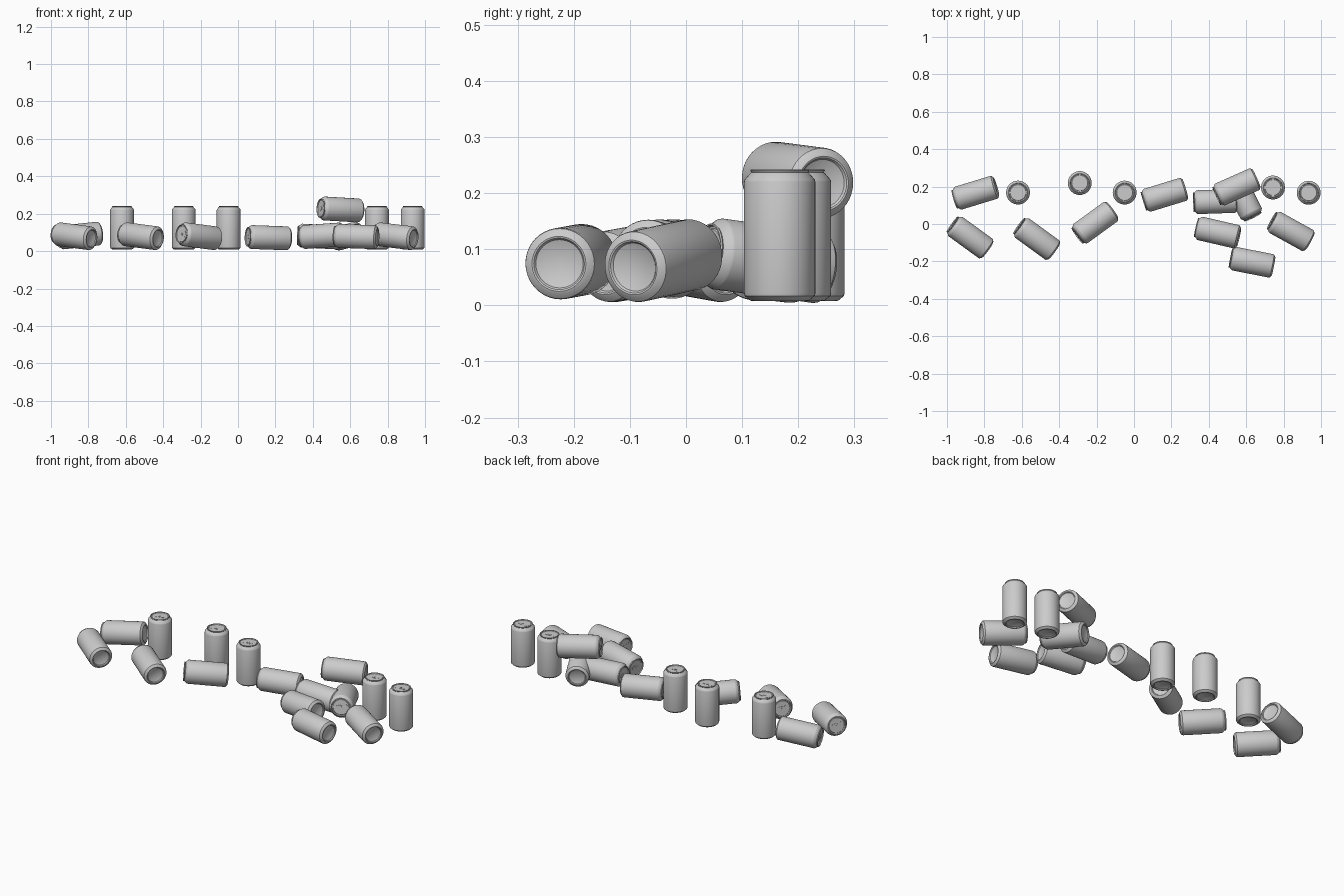
import bpy, bmesh
from math import cos, sin, radians, pi
from mathutils import Vector, Matrix

if "Cube" in bpy.data.objects:
    bpy.data.objects.remove(bpy.data.objects["Cube"])

SIDES = 40
# (radius, height) from the domed underside, up the wall, over the rim to the lid
PROFILE = [(0, -0.104), (0.026, -0.106), (0.043, -0.112), (0.046, -0.1165), (0.049, -0.1175),
           (0.053, -0.116), (0.0625, -0.108), (0.0637, -0.103),
           (0.0637, 0.095), (0.0625, 0.099), (0.053, 0.110), (0.0505, 0.112),
           (0.0525, 0.115), (0.0515, 0.1175), (0.049, 0.1175), (0.0475, 0.112),
           (0.044, 0.111), (0.042, 0.113), (0, 0.113)]


def build_can_mesh():
    bm = bmesh.new()
    # lathed can body
    rings = []
    for r, z in PROFILE:
        if r == 0:
            rings.append([bm.verts.new((0, 0, z))])
        else:
            rings.append([bm.verts.new((r * cos(2 * pi * i / SIDES), r * sin(2 * pi * i / SIDES), z))
                          for i in range(SIDES)])
    for a, b in zip(rings, rings[1:]):
        for i in range(SIDES):
            j = (i + 1) % SIDES
            quad = [a[i % len(a)], a[j % len(a)], b[j % len(b)], b[i % len(b)]]
            bm.faces.new(list(dict.fromkeys(quad)))

    # pull tab, rivet and pour opening on the lid
    def disc(cx, rx, ry, z, h):
        m = Matrix.Translation((cx, 0, z)) @ Matrix.Diagonal((rx, ry, h, 1))
        bmesh.ops.create_cone(bm, cap_ends=True, segments=20, radius1=1, radius2=1, depth=1, matrix=m)
    disc(-0.008, 0.019, 0.011, 0.1145, 0.0015)
    disc(0.0, 0.004, 0.004, 0.115, 0.003)
    disc(0.022, 0.014, 0.017, 0.1132, 0.0008)
    bmesh.ops.recalc_face_normals(bm, faces=bm.faces)
    me = bpy.data.meshes.new("can")
    bm.to_mesh(me)
    bm.free()
    return me


mesh = build_can_mesh()


def place(name, loc, top_dir):
    ob = bpy.data.objects.new(name, mesh)
    ob.matrix_world = Matrix.Translation(loc) @ Vector(top_dir).to_track_quat('Z', 'Y').to_matrix().to_4x4()
    bpy.context.collection.objects.link(ob)
    return ob


# upright cans
for x, y in [(-0.62, 0.168), (-0.29, 0.219), (-0.05, 0.168), (0.743, 0.195), (0.934, 0.167)]:
    can = place("standing_can", (x, y, 0.125), (0, 0, 1))

# fallen cans: x, y, z, heading of the base, slope of the base
LYING = [(-0.848, 0.166, 0.083, 17, 6), (-0.877, -0.07, 0.08, -36, -6),
         (-0.521, -0.078, 0.08, -36, -6), (-0.209, 0.005, 0.08, 36, -6),
         (0.163, 0.155, 0.072, 17, -2), (0.435, 0.12, 0.078, 2, -3),
         (0.548, 0.197, 0.223, 24, -3), (0.447, -0.045, 0.082, -13, 4),
         (0.583, 0.142, 0.08, 117, -7), (0.631, -0.204, 0.078, -11, -2),
         (0.838, -0.038, 0.08, -29, -6)]
for x, y, z, heading, slope in LYING:
    a, t = radians(heading), radians(slope)
    place("fallen_can", (x, y, z), (-cos(a) * cos(t), -sin(a) * cos(t), -sin(t)))

# shared mesh: shading once covers every can
bpy.context.view_layer.objects.active = can
can.select_set(True)
bpy.ops.object.shade_smooth_by_angle(angle=radians(30))
